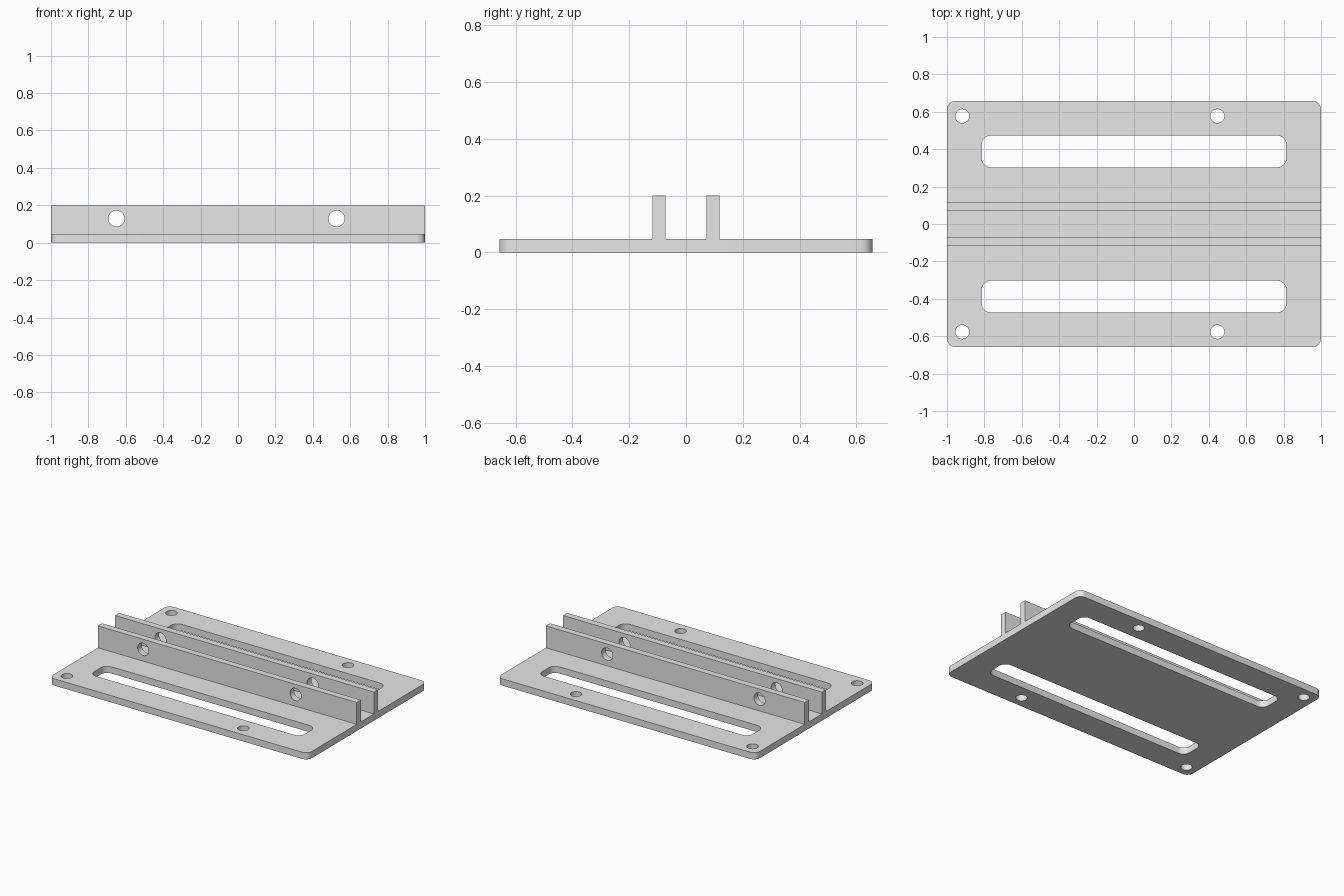
import bpy, bmesh
from math import cos, sin, pi, radians
from mathutils import Matrix

cube = bpy.data.objects.get("Cube")
if cube:
    bpy.data.objects.remove(cube, do_unlink=True)

LENGTH, WIDTH, THICK, HEIGHT = 2.0, 1.315, 0.047, 0.2

grey = bpy.data.materials.new("light grey")
grey.use_nodes = True
grey.diffuse_color = (0.8, 0.8, 0.8, 1)
grey.node_tree.nodes["Principled BSDF"].inputs["Base Color"].default_value = (0.8, 0.8, 0.8, 1)


def rounded(cx, cy, w, h, r, steps=8):
    """Outline of a rectangle with rounded corners."""
    pts = []
    for i, (sx, sy) in enumerate([(1, 1), (-1, 1), (-1, -1), (1, -1)]):
        for k in range(steps + 1):
            a = (i + k / steps) * pi / 2
            pts.append((cx + sx * (w / 2 - r) + r * cos(a),
                        cy + sy * (h / 2 - r) + r * sin(a)))
    return pts


def circle(cx, cy, r, n=32):
    return [(cx + r * cos(2 * pi * k / n), cy + r * sin(2 * pi * k / n)) for k in range(n)]


def rectangle(x0, y0, x1, y1):
    return [(x0, y0), (x1, y0), (x1, y1), (x0, y1)]


def cut_sheet(name, outlines, thickness, matrix):
    """Solid sheet from an outer outline and its holes, centred on its thickness."""
    curve = bpy.data.curves.new(name, 'CURVE')
    curve.dimensions = '2D'
    curve.fill_mode = 'BOTH'
    curve.extrude = thickness / 2
    for pts in outlines:
        spline = curve.splines.new('POLY')
        spline.points.add(len(pts) - 1)
        for p, (x, y) in zip(spline.points, pts):
            p.co = (x, y, 0, 1)
        spline.use_cyclic_u = True
    obj = bpy.data.objects.new(name, curve)
    bpy.context.collection.objects.link(obj)
    bpy.ops.object.select_all(action='DESELECT')
    obj.select_set(True)
    bpy.context.view_layer.objects.active = obj
    bpy.ops.object.convert(target='MESH')
    obj = bpy.context.view_layer.objects.active
    # Weld caps to walls
    bm = bmesh.new()
    bm.from_mesh(obj.data)
    bmesh.ops.remove_doubles(bm, verts=bm.verts, dist=1e-5)
    bmesh.ops.recalc_face_normals(bm, faces=bm.faces)
    bm.transform(matrix)
    bm.to_mesh(obj.data)
    bm.free()
    obj.data.materials.clear()
    obj.data.materials.append(grey)
    bpy.ops.object.shade_smooth_by_angle(angle=radians(30))
    return obj


# Base plate with two long slots and four screw holes
base = [rounded(0, 0, LENGTH, WIDTH, 0.045)]
for side in (-1, 1):
    base.append(rounded(0, side * 0.388, 1.628, 0.171, 0.05))
    base += [circle(x, side * 0.577, 0.037) for x in (-0.918, 0.446)]
cut_sheet("base_plate", base, THICK, Matrix.Translation((0, 0, THICK / 2)))

# Two upright ribs with cross holes, standing on the plate
rib = [rectangle(-LENGTH / 2, THICK, LENGTH / 2, HEIGHT)]
rib += [circle(x, 0.129, 0.043) for x in (-0.65, 0.527)]
for name, y in (("front_rib", -0.095), ("back_rib", 0.095)):
    cut_sheet(name, rib, 0.046, Matrix.Translation((0, y, 0)) @ Matrix.Rotation(pi / 2, 4, 'X'))
